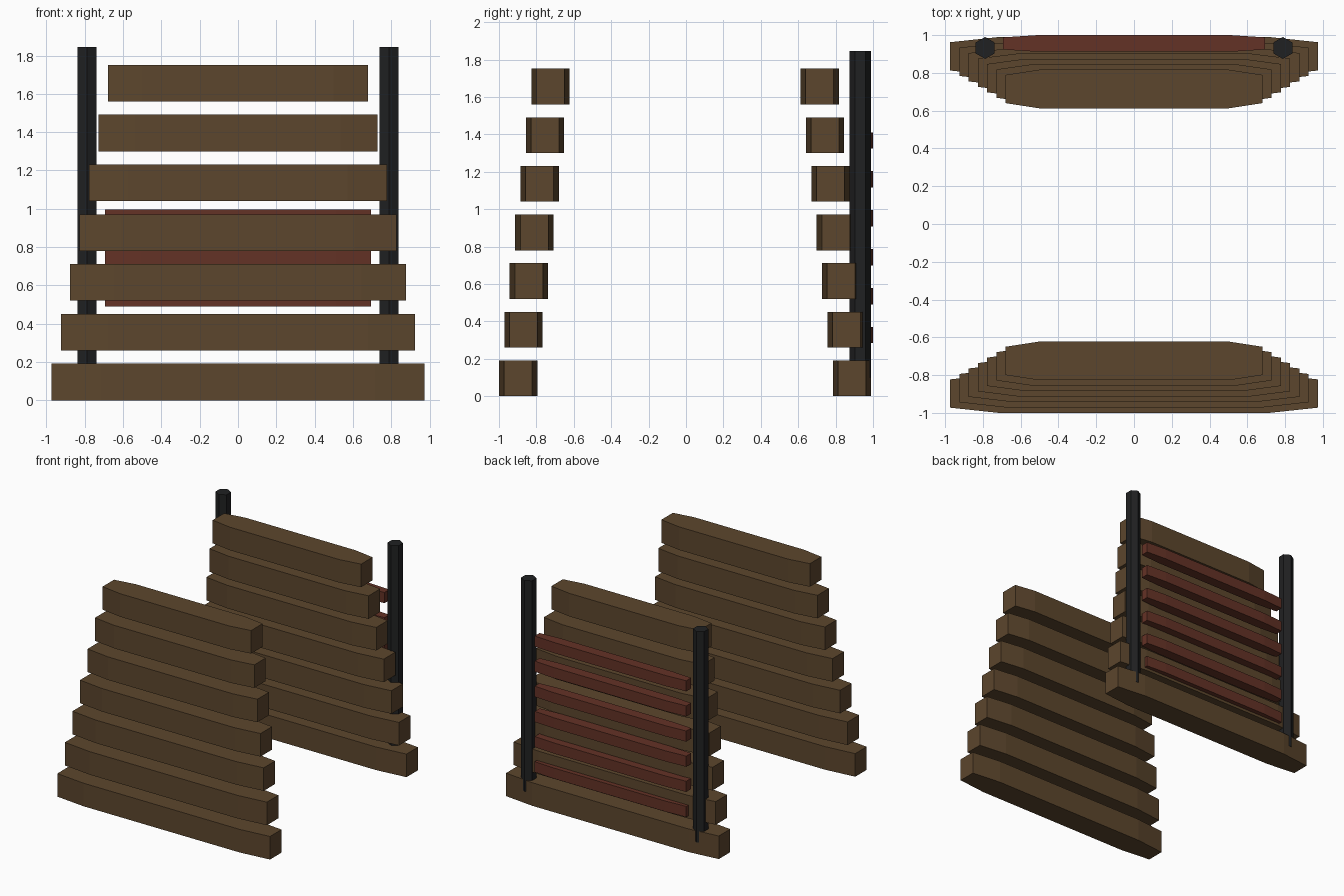
import bpy
import bmesh
import math

cube = bpy.data.objects.get("Cube")
if cube:
    bpy.data.objects.remove(cube, do_unlink=True)


def make_material(name, rgb):
    mat = bpy.data.materials.new(name)
    mat.use_nodes = True
    mat.diffuse_color = (*rgb, 1)
    mat.node_tree.nodes["Principled BSDF"].inputs["Base Color"].default_value = (*rgb, 1)
    return mat


def add_object(name, bm, mat):
    bmesh.ops.recalc_face_normals(bm, faces=bm.faces)
    mesh = bpy.data.meshes.new(name)
    bm.to_mesh(mesh)
    bm.free()
    mesh.materials.append(mat)
    obj = bpy.data.objects.new(name, mesh)
    bpy.context.collection.objects.link(obj)
    return obj


def add_beam(name, half_len, depth, height, y, z, mat):
    """Beam along x whose front and back both taper towards the ends."""
    straight, end = half_len * 0.735, depth * 0.365
    quarter = [(half_len, end), (straight, depth / 2)]
    outline = quarter + [(-px, py) for px, py in reversed(quarter)]
    outline += [(-px, -py) for px, py in outline]
    bm = bmesh.new()
    base = bm.faces.new([bm.verts.new((px, y + py, z)) for px, py in outline])
    extruded = bmesh.ops.extrude_face_region(bm, geom=[base])["geom"]
    top = [v for v in extruded if isinstance(v, bmesh.types.BMVert)]
    bmesh.ops.translate(bm, verts=top, vec=(0, 0, height))
    return add_object(name, bm, mat)


def add_post(name, x, y, radius, bottom, top, mat):
    """Six-sided upright with a corner facing the back."""
    bm = bmesh.new()
    bmesh.ops.create_cone(bm, cap_ends=True, segments=6,
                          radius1=radius, radius2=radius, depth=top - bottom)
    # Place one corner exactly on the y axis
    corner = next(iter(bm.verts)).co
    turn = math.pi / 2 - math.atan2(corner.y, corner.x)
    for v in bm.verts:
        px, py = v.co.x, v.co.y
        v.co.x = px * math.cos(turn) - py * math.sin(turn) + x
        v.co.y = px * math.sin(turn) + py * math.cos(turn) + y
        v.co.z += (top + bottom) / 2
    return add_object(name, bm, mat)


wood = make_material("brown wood", (0.107, 0.061, 0.026))
red = make_material("dark red wood", (0.127, 0.032, 0.019))
black = make_material("black metal", (0.0145, 0.015, 0.016))

# Two leaning stacks of planks that shorten upwards
for side, sign, y_base in (("front", -1, 0.8975), ("back", 1, 0.8875)):
    for i in range(7):
        add_beam(f"{side}_plank_{i + 1}", 0.974 - 0.049 * i, 0.205, 0.191,
                 sign * (y_base - 0.0288 * i), 0.26 * i, wood)

# Uprights behind the back stack
for side, sign in (("left", 1), ("right", -1)):
    add_post(f"{side}_post", sign * 0.788, 0.932, 0.058, 0.1, 1.845, black)

# Rungs between the uprights
for i in range(6):
    add_beam(f"rung_{i + 1}", 0.694, 0.088, 0.088, 0.956, 0.283 + 0.208 * i, red)
